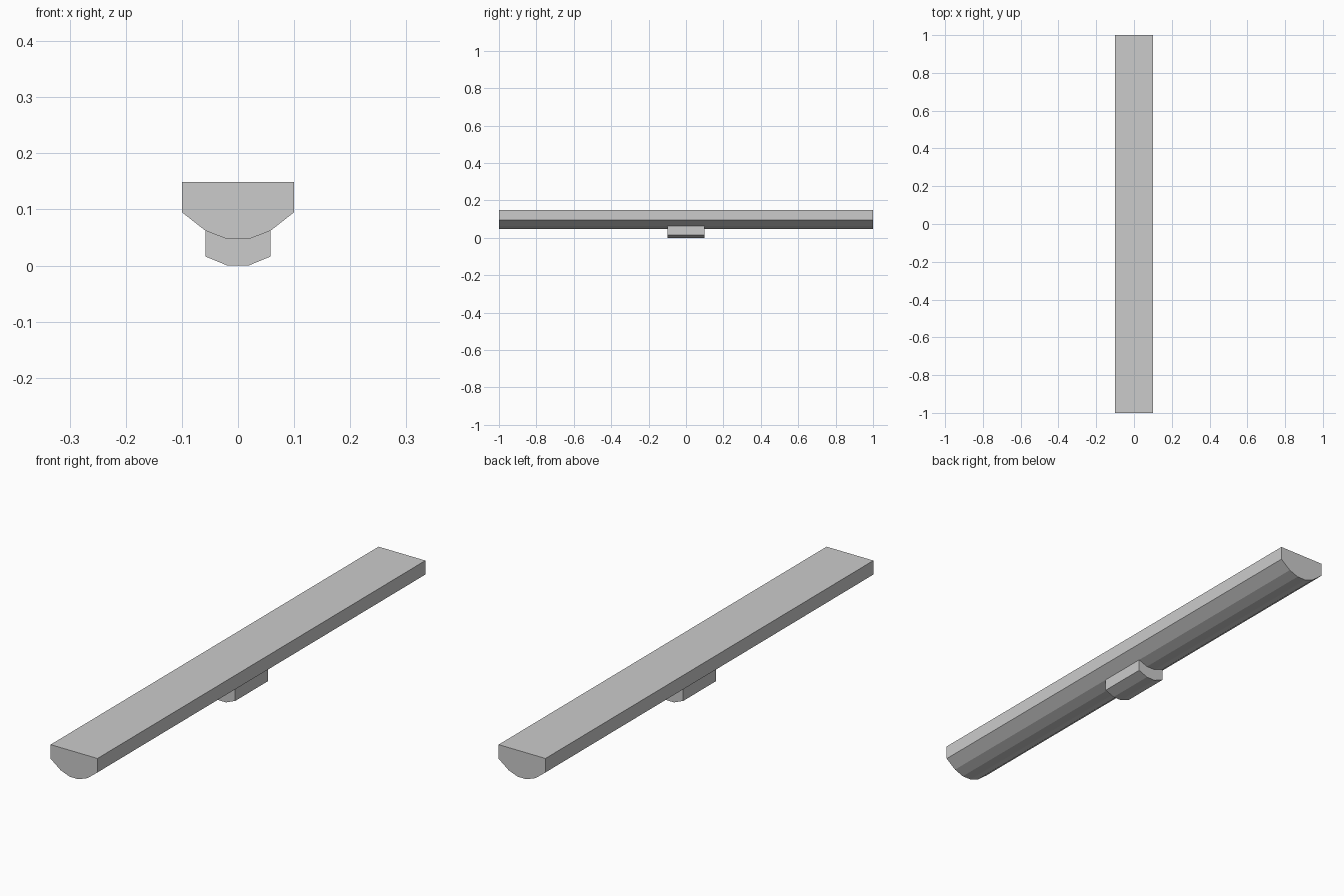
import bpy, bmesh

if "Cube" in bpy.data.objects:
    bpy.data.objects.remove(bpy.data.objects["Cube"])

def extrude_profile(name, half, half_length, skip_edges=()):
    """Mirror a half outline (x, z) across x = 0 and sweep it along y."""
    outline = half + [(-x, z) for x, z in reversed(half)]
    bm = bmesh.new()
    front = [bm.verts.new((x, -half_length, z)) for x, z in outline]
    back = [bm.verts.new((x, half_length, z)) for x, z in outline]
    n = len(outline)
    bm.faces.new(front)
    bm.faces.new(back[::-1])
    for i in range(n):
        if i not in skip_edges:
            j = (i + 1) % n
            bm.faces.new((front[j], front[i], back[i], back[j]))
    bmesh.ops.recalc_face_normals(bm, faces=bm.faces)
    mesh = bpy.data.meshes.new(name)
    bm.to_mesh(mesh)
    bm.free()
    obj = bpy.data.objects.new(name, mesh)
    bpy.context.collection.objects.link(obj)
    return obj

# Long bar: flat top, faceted rounded underside
extrude_profile("long_bar",
                [(0.1, 0.149), (0.1, 0.095), (0.058, 0.062), (0.019, 0.047)], 1.0)

# Centre foot: follows the bar underside, open where it meets the bar
extrude_profile("centre_foot",
                [(0.019, 0.047), (0.058, 0.062), (0.058, 0.016), (0.019, 0.0)],
                0.1, skip_edges=(0, 6, 7))
